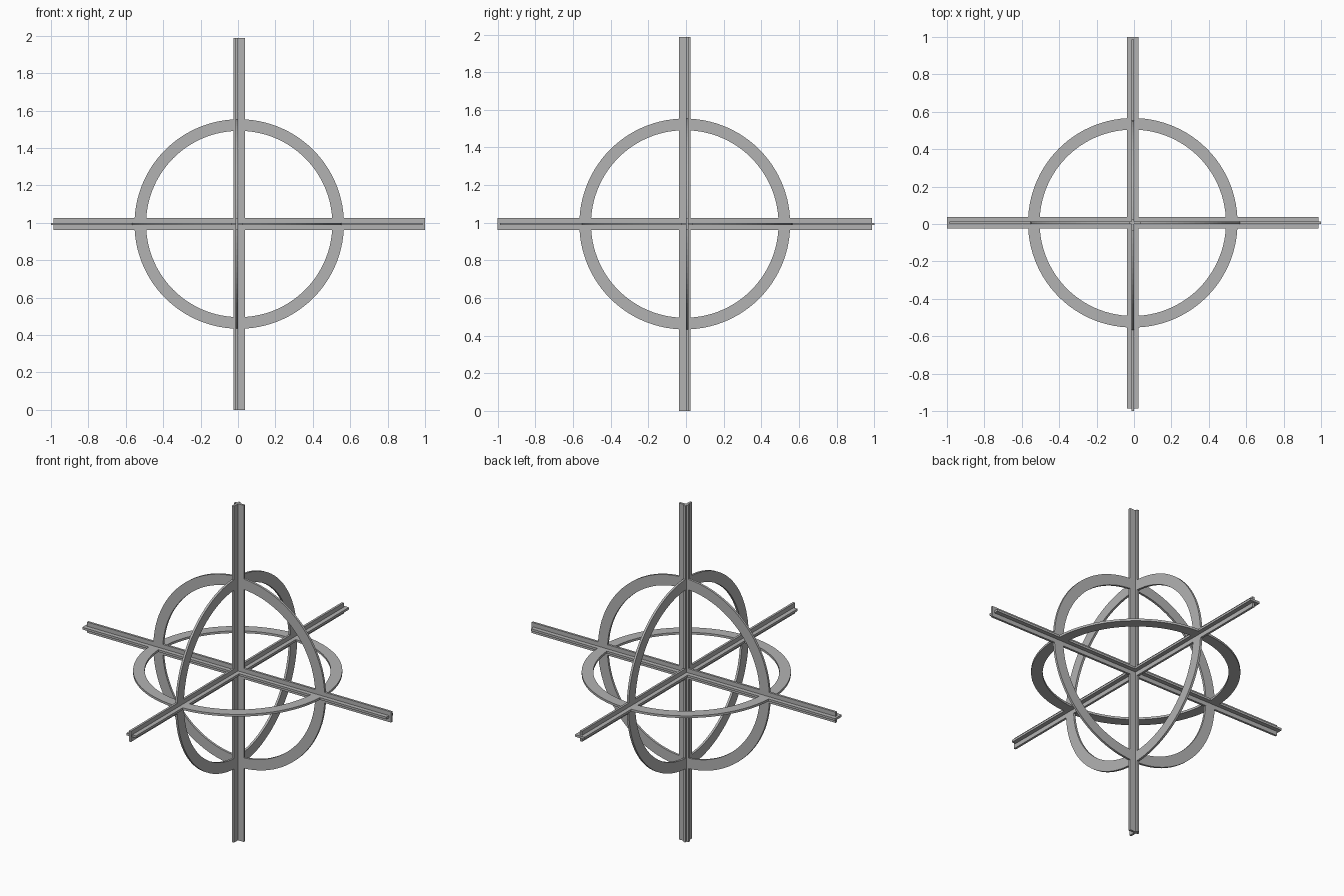
import bpy, bmesh, math
from mathutils import Matrix, Vector

if "Cube" in bpy.data.objects:
    bpy.data.objects.remove(bpy.data.objects["Cube"])

HALF = 0.9935      # half length of the bars
H = 0.0315         # half width of the bars
T = 0.013          # plate thickness
R_IN, R_OUT = 0.498, 0.56
STEPS = 24         # segments per quarter ring

grey = bpy.data.materials.new("mid grey")
grey.use_nodes = True
colour = (0.45, 0.45, 0.45, 1)
grey.diffuse_color = colour
grey.node_tree.nodes["Principled BSDF"].inputs["Base Color"].default_value = colour


def arc(radius):
    """Quarter arc that starts and ends on the sides of the bars."""
    a = math.asin(H / radius)
    angles = [a + (math.pi / 2 - 2 * a) * i / STEPS for i in range(STEPS + 1)]
    return [Vector((radius * math.cos(t), radius * math.sin(t), 0)) for t in angles]


def make_plate(name, rotation, centre):
    """Flat ring joined to a cross, cut from one sheet."""
    bm = bmesh.new()

    def face(points, turn):
        bm.faces.new([bm.verts.new(turn @ Vector(p)) for p in points])

    inner, outer = arc(R_IN), arc(R_OUT)
    stops = [H, inner[0].x, outer[0].x, HALF]
    arm = [(x, -H, 0) for x in stops] + [(x, H, 0) for x in reversed(stops)]
    for quarter in range(4):
        turn = Matrix.Rotation(quarter * math.pi / 2, 3, 'Z')
        face(arm, turn)
        for i in range(STEPS):
            face((inner[i], outer[i], outer[i + 1], inner[i + 1]), turn)
    face([(-H, -H, 0), (H, -H, 0), (H, H, 0), (-H, H, 0)], Matrix.Identity(3))
    bmesh.ops.remove_doubles(bm, verts=bm.verts, dist=0.0001)

    # Give the sheet its thickness, centred on its plane
    bmesh.ops.translate(bm, verts=bm.verts, vec=(0, 0, -T / 2))
    result = bmesh.ops.extrude_face_region(bm, geom=bm.faces[:], use_keep_orig=True)
    top = [v for v in result["geom"] if isinstance(v, bmesh.types.BMVert)]
    bmesh.ops.translate(bm, verts=top, vec=(0, 0, T))
    bmesh.ops.recalc_face_normals(bm, faces=bm.faces)
    bmesh.ops.transform(bm, matrix=Matrix.Translation(centre) @ rotation, verts=bm.verts)

    mesh = bpy.data.meshes.new(name)
    bm.to_mesh(mesh)
    bm.free()
    mesh.materials.append(grey)
    obj = bpy.data.objects.new(name, mesh)
    bpy.context.collection.objects.link(obj)


# Three crossing plates, each shifted by half a thickness
S = T / 2
make_plate("level_plate", Matrix.Identity(4), (-S, S, HALF))
make_plate("front_plate", Matrix.Rotation(math.pi / 2, 4, 'X'), (S, S, HALF))
make_plate("side_plate", Matrix.Rotation(math.pi / 2, 4, 'Y'), (-S, -S, HALF))
